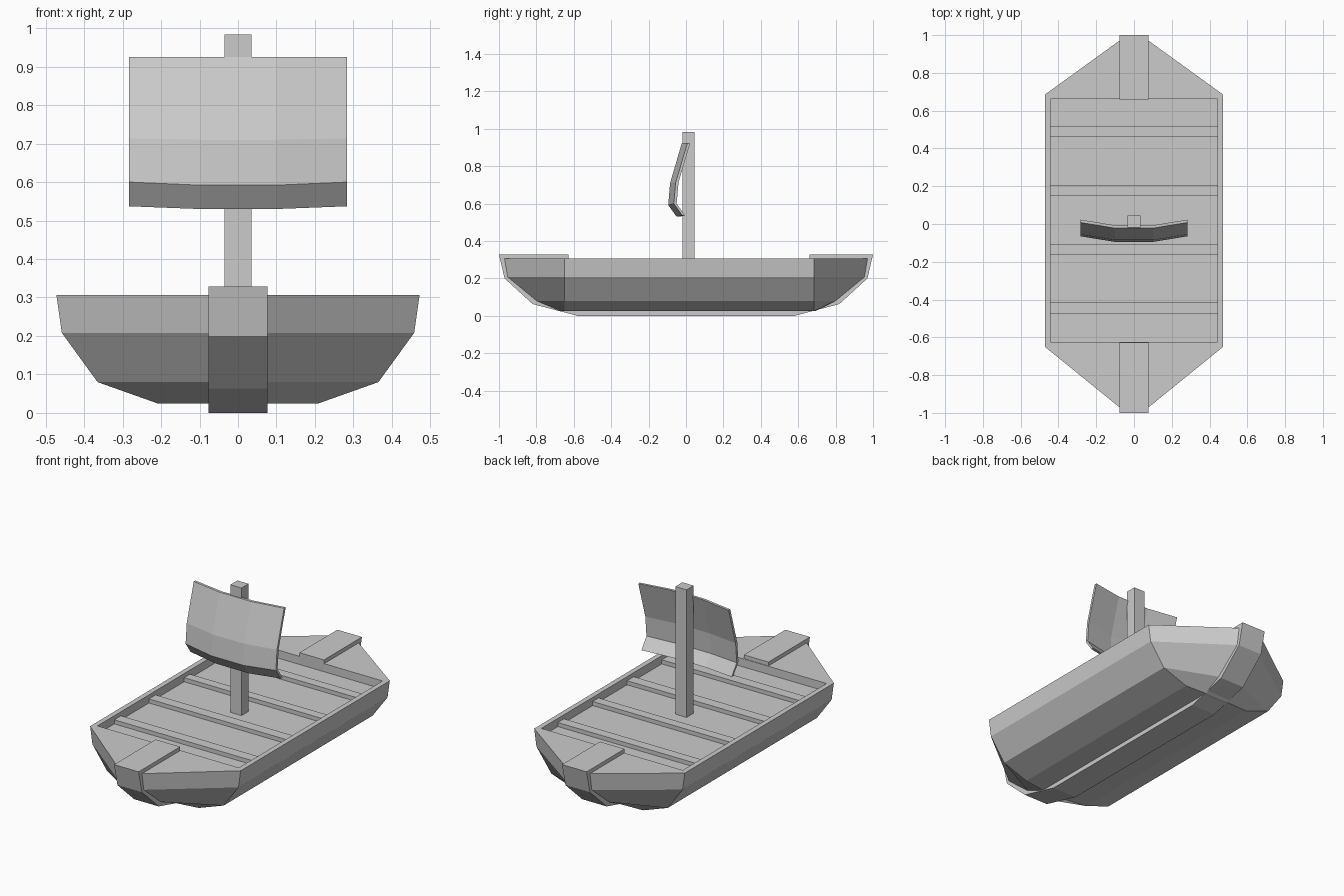
import bpy, bmesh

if "Cube" in bpy.data.objects:
    bpy.data.objects.remove(bpy.data.objects["Cube"])


def finish(bm, name):
    bmesh.ops.recalc_face_normals(bm, faces=bm.faces)
    mesh = bpy.data.meshes.new(name)
    bm.to_mesh(mesh)
    bm.free()
    obj = bpy.data.objects.new(name, mesh)
    bpy.context.collection.objects.link(obj)
    return obj


def box(name, x0, x1, y0, y1, z0, z1):
    bm = bmesh.new()
    bmesh.ops.create_cube(bm, size=1)
    for v in bm.verts:
        v.co = ((x0 + x1) / 2 + v.co.x * (x1 - x0),
                (y0 + y1) / 2 + v.co.y * (y1 - y0),
                (z0 + z1) / 2 + v.co.z * (z1 - z0))
    return finish(bm, name)


BOW, STERN = -0.65, 0.685     # where the straight sides end
FLOOR = 0.26

# Hull: stacked eight-sided outlines (half width, tip distance, height)
levels = [(0.21, 0.67, 0.025), (0.365, 0.80, 0.08),
          (0.458, 0.955, 0.208), (0.472, 0.972, 0.306)]
bm = bmesh.new()
rings = []
for w, tip, z in levels:
    t = 0.075
    end = max(tip, STERN + 0.005)
    outline = [(-t, -tip), (t, -tip), (w, BOW), (w, STERN),
               (t, end), (-t, end), (-w, STERN), (-w, BOW)]
    rings.append([bm.verts.new((x, y, z)) for x, y in outline])
for a, b in zip(rings, rings[1:]):
    for i in range(8):
        j = (i + 1) % 8
        bm.faces.new((a[i], a[j], b[j], b[i]))
bm.faces.new(rings[0])

# Rim and sunken floor
well = [(-0.443, -0.625), (0.443, -0.625), (0.443, 0.662), (-0.443, 0.662)]
top = [bm.verts.new((x, y, 0.306)) for x, y in well]
low = [bm.verts.new((x, y, FLOOR)) for x, y in well]
r = rings[-1]
bm.faces.new((r[7], r[0], r[1], r[2], top[1], top[0]))
bm.faces.new((r[2], r[3], top[2], top[1]))
bm.faces.new((r[3], r[4], r[5], r[6], top[3], top[2]))
bm.faces.new((r[6], r[7], top[0], top[3]))
for i in range(4):
    j = (i + 1) % 4
    bm.faces.new((top[i], top[j], low[j], low[i]))
bm.faces.new(low)
finish(bm, "hull")

# Keel: side profile extruded across the width
profile = [(-0.628, 0.328), (-1.0, 0.328), (-0.97, 0.2), (-0.82, 0.063),
           (-0.58, 0.0), (0.58, 0.0), (0.82, 0.063), (0.97, 0.2),
           (1.0, 0.328), (0.66, 0.328), (0.664, 0.2), (-0.628, 0.2)]
bm = bmesh.new()
face = bm.faces.new([bm.verts.new((-0.077, y, z)) for y, z in profile])
ext = bmesh.ops.extrude_face_region(bm, geom=[face], use_keep_orig=True)
bmesh.ops.translate(bm, vec=(0.154, 0, 0),
                    verts=[g for g in ext["geom"] if isinstance(g, bmesh.types.BMVert)])
finish(bm, "keel")

# Raised floor planks
for i, (y0, y1) in enumerate([(-0.475, -0.415), (-0.165, -0.105),
                              (0.15, 0.203), (0.46, 0.515)]):
    box(f"floor_plank_{i + 1}", -0.443, 0.443, y0, y1, FLOOR - 0.01, 0.283)

# Mast
box("mast", -0.035, 0.035, -0.018, 0.045, FLOOR - 0.01, 0.983)

# Sail: bent sheet, bellied toward the front
rows = [(-0.022, 0.925, 0), (-0.085, 0.71, 0.004),
        (-0.095, 0.592, 0.008), (-0.05, 0.53, 0.007)]
columns = [(-0.283, 1), (-0.1, 0), (0.1, 0), (0.283, 1)]
depth = 0.015
bm = bmesh.new()
front, back = [[[bm.verts.new((x, y + 0.03 * k + d, z + lift * k)) for x, k in columns]
                for y, z, lift in rows] for d in (0, depth)]
for g in (front, back):
    for i in range(3):
        for j in range(3):
            bm.faces.new((g[i][j], g[i + 1][j], g[i + 1][j + 1], g[i][j + 1]))
for i in range(3):
    for e in (0, 3):
        bm.faces.new((front[i][e], front[i + 1][e], back[i + 1][e], back[i][e]))
        bm.faces.new((front[e][i], front[e][i + 1], back[e][i + 1], back[e][i]))
finish(bm, "sail")
